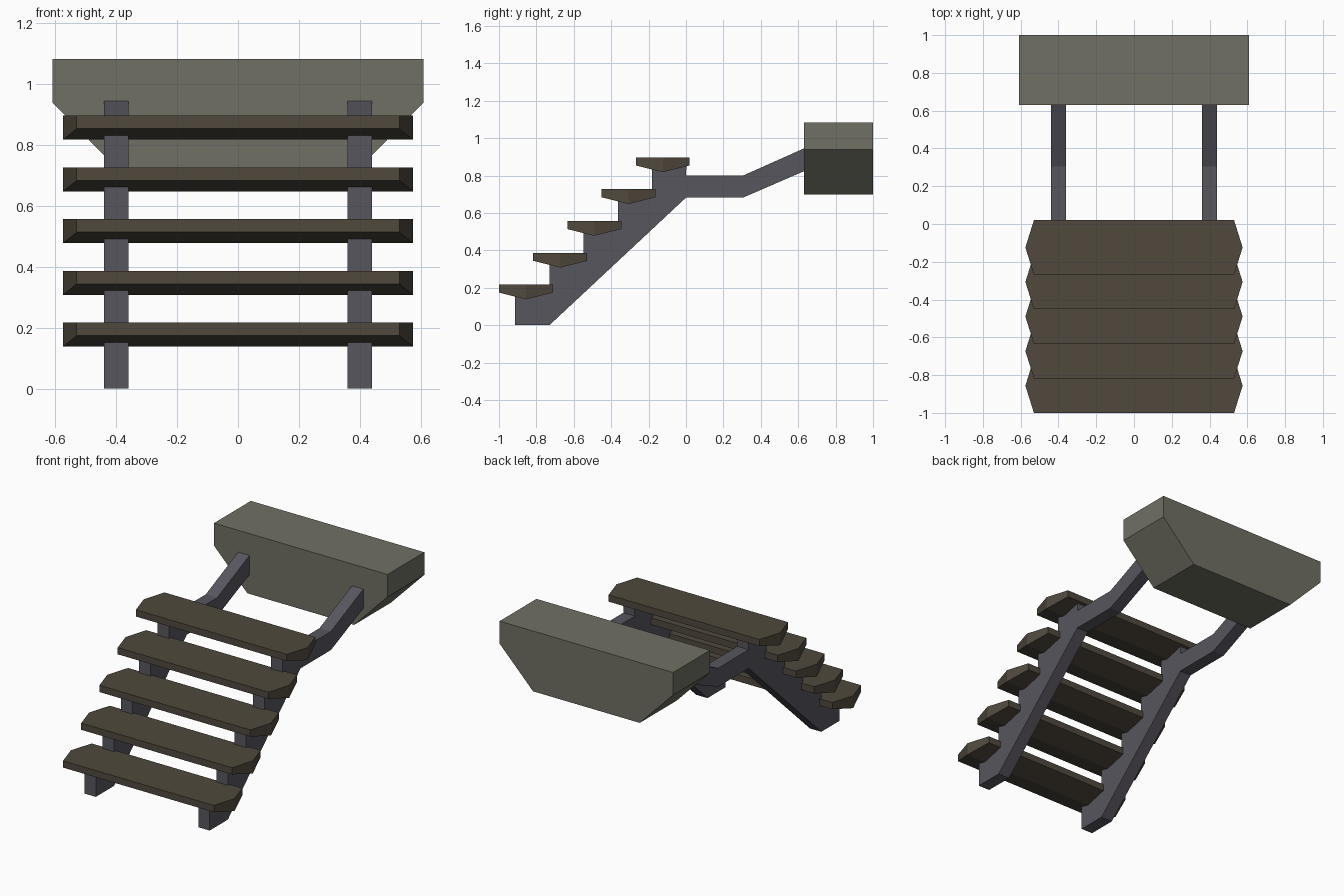
import bpy, bmesh
from mathutils import Vector

if "Cube" in bpy.data.objects:
    bpy.data.objects.remove(bpy.data.objects["Cube"])


def material(name, rgb):
    m = bpy.data.materials.new(name)
    m.diffuse_color = (*rgb, 1)
    m.use_nodes = True
    m.node_tree.nodes["Principled BSDF"].inputs["Base Color"].default_value = m.diffuse_color
    return m


def prism(name, outline, offset, mat, adjust=None):
    """Extrude a closed outline of 3D points by an offset vector."""
    bm = bmesh.new()
    face = bm.faces.new([bm.verts.new(p) for p in outline])
    ext = bmesh.ops.extrude_face_region(bm, geom=[face])
    verts = [g for g in ext["geom"] if isinstance(g, bmesh.types.BMVert)]
    bmesh.ops.translate(bm, vec=Vector(offset), verts=verts)
    if adjust:
        adjust(bm)
    bmesh.ops.recalc_face_normals(bm, faces=bm.faces[:])
    me = bpy.data.meshes.new(name)
    bm.to_mesh(me)
    bm.free()
    me.materials.append(mat)
    ob = bpy.data.objects.new(name, me)
    bpy.context.collection.objects.link(ob)
    return ob


wood = material("wood", (0.08, 0.066, 0.046))
metal = material("metal", (0.098, 0.093, 0.113))
stone = material("stone", (0.16, 0.16, 0.125))

STEPS, RUN, RISE = 5, 0.183, 0.17

# Treads: six-sided planks with pointed ends and a V-shaped underside
for i in range(STEPS):
    y, z = -0.856 + RUN * i, 0.217 + RISE * i
    d = 0.144
    low, ridge = z - 0.043, z - 0.079
    # lower outline is split along the ridge, so each half is one flat face
    bm = bmesh.new()
    plan = [(-0.53, -d), (0.53, -d), (0.575, 0), (0.53, d), (-0.53, d), (-0.575, 0)]
    top = [bm.verts.new((px, y + py, z)) for px, py in plan]
    bot = [bm.verts.new((px, y + py, low if py else ridge)) for px, py in plan]
    bm.faces.new(top)
    for a in range(6):
        b = (a + 1) % 6
        bm.faces.new((top[a], bot[a], bot[b], top[b]))
    bm.faces.new((bot[0], bot[1], bot[2], bot[5]))
    bm.faces.new((bot[2], bot[3], bot[4], bot[5]))
    bmesh.ops.recalc_face_normals(bm, faces=bm.faces[:])
    me = bpy.data.meshes.new(f"tread_{i + 1}")
    bm.to_mesh(me)
    bm.free()
    me.materials.append(wood)
    bpy.context.collection.objects.link(bpy.data.objects.new(me.name, me))

# Stringers: saw-toothed side beams with a bent arm reaching the support block
profile = [(-0.73, 0), (0, 0.682), (0.305, 0.682), (0.635, 0.825),
           (0.635, 0.947), (0.305, 0.80), (0, 0.80)]
for i in reversed(range(STEPS)):
    z = 0.17 + RISE * i
    profile += [(-0.913 + RUN * (i + 1), z), (-0.913 + RUN * i, z)]
profile.append((-0.913, 0))
for side, x in (("left", -0.44), ("right", 0.36)):
    prism(f"{side}_stringer", [(x, py, pz) for py, pz in profile], (0.08, 0, 0), metal)

# Support block with slanted lower sides
half = [(0.61, 1.083), (0.61, 0.94), (0.375, 0.70)]
front = half + [(-x, z) for x, z in reversed(half)]
prism("support_block", [(x, 0.63, z) for x, z in front], (0, 0.37, 0), stone)
